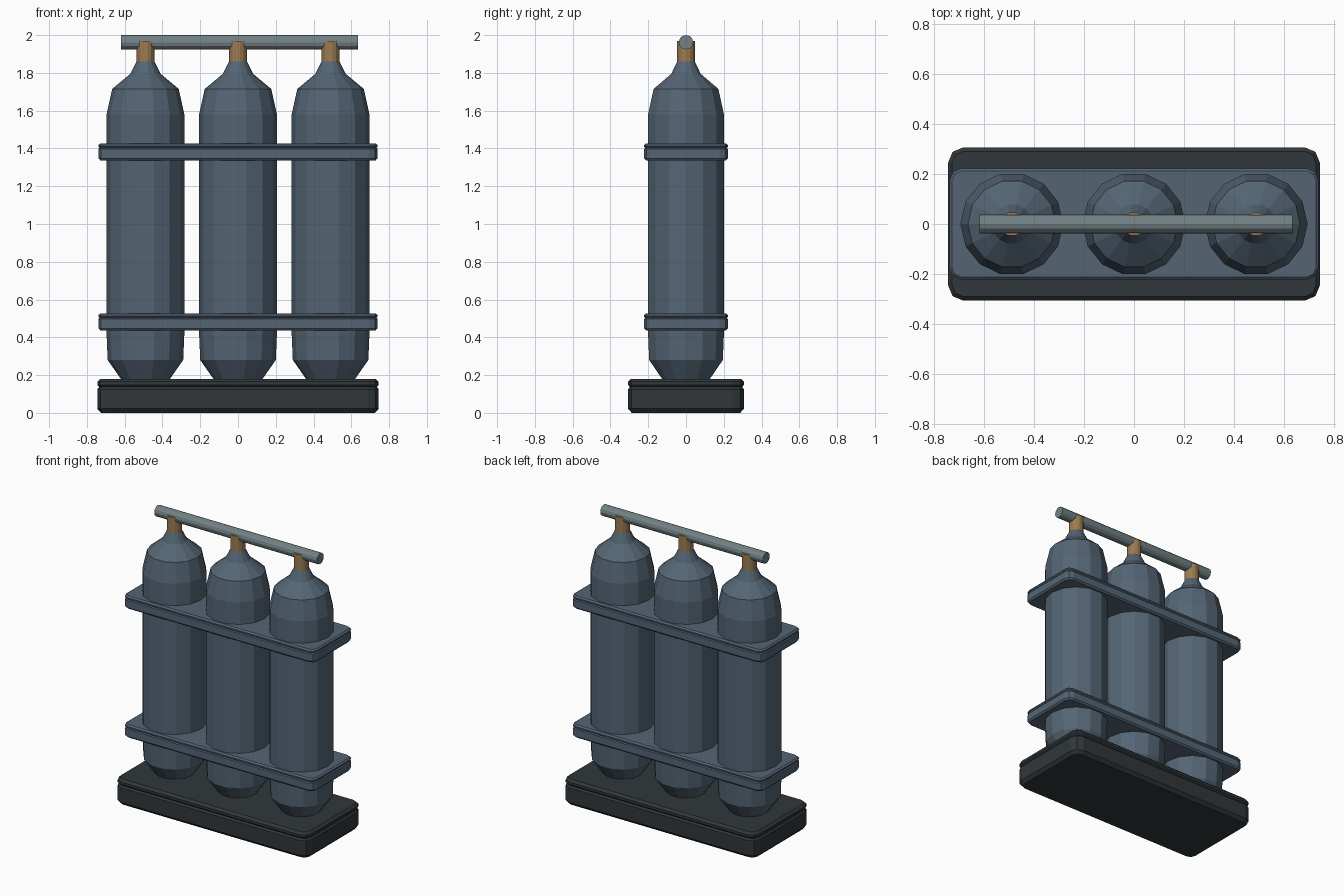
import bpy, bmesh, math
from mathutils import Matrix

cube = bpy.data.objects.get("Cube")
if cube:
    bpy.data.objects.remove(cube, do_unlink=True)


def material(name, rgb):
    m = bpy.data.materials.new(name)
    m.use_nodes = True
    m.diffuse_color = (*rgb, 1)
    m.node_tree.nodes["Principled BSDF"].inputs["Base Color"].default_value = (*rgb, 1)
    return m


STEEL = material("blue grey steel", (0.089, 0.13, 0.175))
BLACK = material("dark base", (0.03, 0.038, 0.043))
BRASS = material("brass", (0.33, 0.2, 0.085))
PIPE = material("pale grey pipe", (0.17, 0.22, 0.235))


def loft(name, rings, mat, matrix=Matrix()):
    """Skin a stack of equal point rings and cap both ends."""
    bm = bmesh.new()
    loops = [[bm.verts.new(p) for p in ring] for ring in rings]
    n = len(loops[0])
    for a, b in zip(loops, loops[1:]):
        for i in range(n):
            j = (i + 1) % n
            bm.faces.new((a[i], a[j], b[j], b[i]))
    bm.faces.new(loops[0][::-1])
    bm.faces.new(loops[-1])
    bm.transform(matrix)
    bmesh.ops.recalc_face_normals(bm, faces=bm.faces)
    me = bpy.data.meshes.new(name)
    bm.to_mesh(me)
    bm.free()
    me.materials.append(mat)
    ob = bpy.data.objects.new(name, me)
    bpy.context.collection.objects.link(ob)
    return ob


def circle(r, z, sides):
    return [(r * math.cos(math.tau * i / sides), r * math.sin(math.tau * i / sides), z)
            for i in range(sides)]


def rounded_rect(hx, hy, corner, z, inset):
    """Rectangle whose corners are two-segment rounds."""
    r = corner - inset
    pts = []
    for k, (sx, sy) in enumerate(((1, 1), (-1, 1), (-1, -1), (1, -1))):
        for step in range(3):
            a = math.radians(90 * k + 45 * step)
            pts.append((sx * (hx - corner) + r * math.cos(a),
                        sy * (hy - corner) + r * math.sin(a), z))
    return pts


def slab(name, hx, hy, corner, z0, profile, mat):
    return loft(name, [rounded_rect(hx, hy, corner, z0 + z, d) for d, z in profile], mat)


# Base block with chamfers and a groove under its lid
slab("base", 0.745, 0.307, 0.06, 0,
     [(0.02, 0), (0, 0.022), (0, 0.125), (0.01, 0.137), (0, 0.148), (0, 0.165), (0.016, 0.18)], BLACK)

# Holding bands
for name, z in (("lower_band", 0.437), ("upper_band", 1.337)):
    slab(name, 0.739, 0.222, 0.045, z,
         [(0.01, 0), (0, 0.011), (0, 0.06), (0.006, 0.066), (0, 0.072), (0, 0.081), (0.01, 0.09)], STEEL)

# Gas bottles with their valves
BOTTLE = [(0.1, 0.14), (0.13, 0.18), (0.2, 0.28), (0.206, 0.42), (0.206, 1.58),
          (0.176, 1.715), (0.08, 1.795), (0.048, 1.86)]
for side, x in (("right", -0.49), ("middle", 0), ("left", 0.49)):
    place = Matrix.Translation((x, 0, 0))
    loft(side + "_bottle", [circle(r, z, 14) for r, z in BOTTLE], STEEL, place)
    loft(side + "_valve", [circle(0.048, z, 14) for z in (1.855, 1.97)], BRASS, place)

# Manifold pipe along the valves
loft("manifold_pipe", [circle(0.038, z, 12) for z in (-0.62, 0.636)], PIPE,
     Matrix.Translation((0, 0, 1.962)) @ Matrix.Rotation(math.pi / 2, 4, "Y"))
